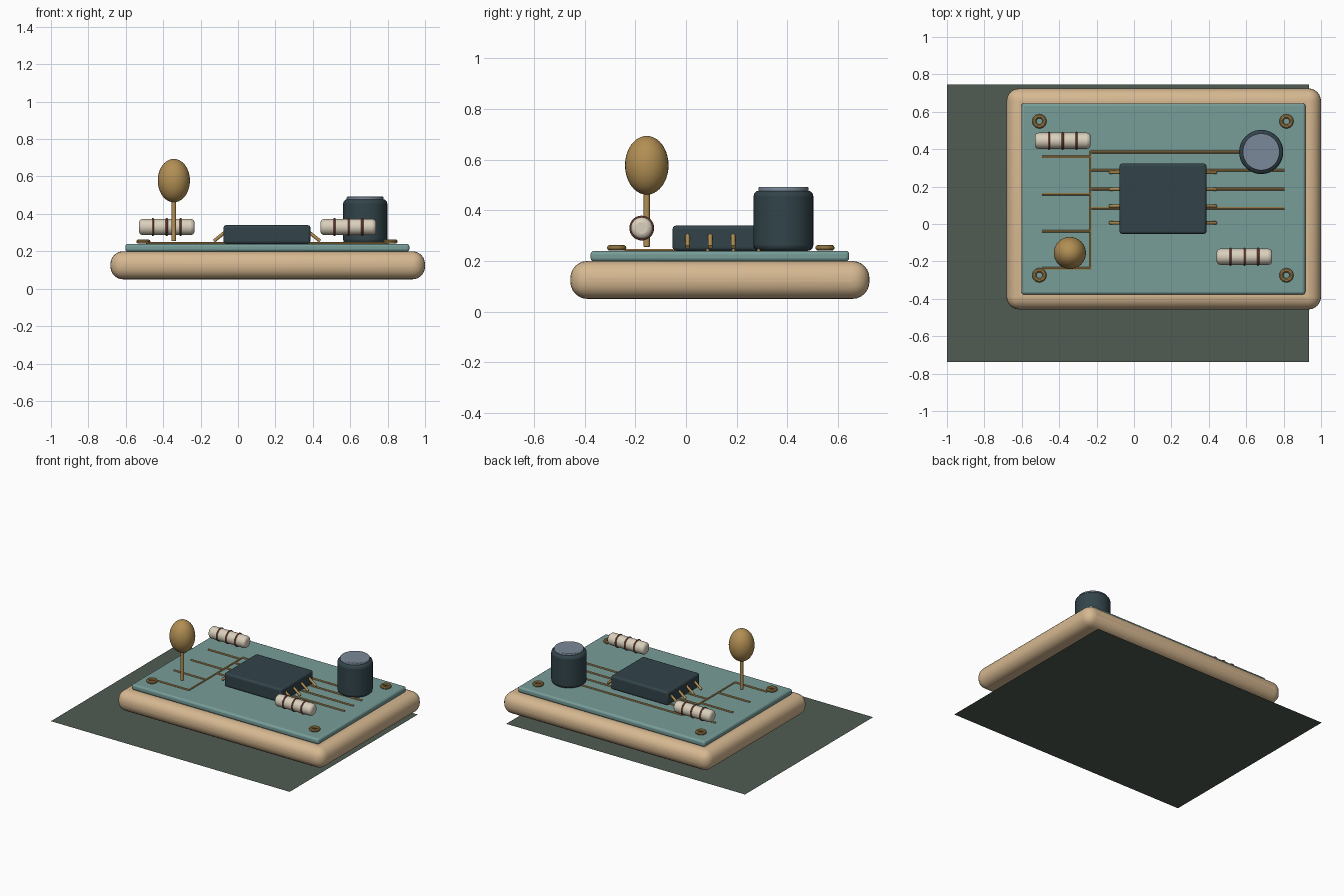
import bpy
import math
from mathutils import Vector

if "Cube" in bpy.data.objects:
    bpy.data.objects.remove(bpy.data.objects["Cube"])


def material(name, r, g, b):
    lin = [(c / 255 / 12.92) if c < 11 else ((c / 255 + 0.055) / 1.055) ** 2.4 for c in (r, g, b)]
    m = bpy.data.materials.new(name)
    m.diffuse_color = (*lin, 1)
    m.use_nodes = True
    m.node_tree.nodes["Principled BSDF"].inputs["Base Color"].default_value = m.diffuse_color
    return m


MAT = material("dark green", 80, 91, 82)
TAN = material("tan", 214, 184, 145)
TEAL = material("teal", 119, 157, 153)
DARK = material("dark slate", 50, 68, 74)
GOLD = material("gold", 178, 143, 84)
CREAM = material("cream", 218, 208, 188)
RED = material("brick red", 158, 92, 80)
STEEL = material("steel blue", 122, 136, 152)


def finish(name, mat, bevel=0, segments=3):
    o = bpy.context.object
    o.name = name
    o.data.materials.append(mat)
    if bevel:
        b = o.modifiers.new("round", "BEVEL")
        b.width, b.segments, b.limit_method = bevel, segments, "ANGLE"
    bpy.ops.object.shade_smooth_by_angle(angle=math.radians(35))
    return o


def box(name, lo, hi, mat, bevel=0, segments=3):
    lo, hi = Vector(lo), Vector(hi)
    bpy.ops.mesh.primitive_cube_add(size=1, location=(lo + hi) / 2)
    bpy.context.object.scale = hi - lo
    bpy.ops.object.transform_apply(location=False, rotation=False, scale=True)
    return finish(name, mat, bevel, segments)


def rod(name, a, b, radius, mat, bevel=0, sides=12):
    a, b = Vector(a), Vector(b)
    d = b - a
    bpy.ops.mesh.primitive_cylinder_add(vertices=sides, radius=radius, depth=d.length,
                                        location=(a + b) / 2,
                                        rotation=d.to_track_quat("Z", "Y").to_euler())
    return finish(name, mat, bevel)


def ring(name, loc, major, minor, mat, rot=(0, 0, 0)):
    bpy.ops.mesh.primitive_torus_add(location=loc, rotation=rot, major_radius=major,
                                     minor_radius=minor, major_segments=32, minor_segments=10)
    return finish(name, mat)


# ground sheet
bpy.ops.mesh.primitive_plane_add(size=1, location=(-0.032, 0.003, 0))
bpy.context.object.scale = (1.937, 1.484, 1)
bpy.ops.object.transform_apply(location=False, rotation=False, scale=True)
finish("ground_sheet", MAT)

# rounded tray and circuit board
box("tray", (-0.682, -0.457, 0.05), (1.0, 0.725, 0.2), TAN, 0.068, 6)
box("board", (-0.602, -0.377, 0.198), (0.916, 0.645, 0.24), TEAL, 0.014)

# copper traces
Z = 0.242
for i, (y, end) in enumerate([(0.085, 0.805), (0.187, 0.805), (0.287, 0.805), (0.385, 0.68)]):
    rod(f"long_trace_{i}", (-0.232, y, Z), (end, y, Z), 0.007, GOLD, sides=8)
for i, y in enumerate((-0.237, -0.039, 0.16, 0.359)):
    rod(f"short_trace_{i}", (-0.492, y, Z), (-0.232, y, Z), 0.007, GOLD, sides=8)
rod("cross_trace", (-0.232, -0.242, Z), (-0.232, 0.39, Z), 0.006, GOLD, sides=8)

# mounting rings in the corners
for x in (-0.506, 0.815):
    for y in (-0.274, 0.549):
        ring("mounting_ring", (x, y, 0.252), 0.027, 0.011, GOLD)

# chip with angled legs on both sides
box("chip", (-0.077, -0.053, 0.24), (0.387, 0.323, 0.34), DARK, 0.014)
for side in (-1, 1):
    for i in range(4):
        y = 0.006 + 0.09 * i
        rod("chip_leg", (0.155 + side * 0.215, y, 0.31),
            (0.155 + side * 0.284, y, 0.255), 0.009, GOLD)

# banded resistors
for x, y in ((-0.381, 0.445), (0.59, -0.175)):
    rod("resistor_body", (x - 0.149, y, 0.33), (x + 0.149, y, 0.33), 0.043, CREAM, 0.02, 32)
    for dx in (-0.074, 0, 0.074):
        ring("resistor_band", (x + dx, y, 0.33), 0.043, 0.006, RED, (0, math.pi / 2, 0))

# capacitor can with a pale top disc
rod("capacitor_can", (0.68, 0.385, 0.24), (0.68, 0.385, 0.478), 0.118, DARK, 0.022, 48)
rod("capacitor_top", (0.68, 0.385, 0.46), (0.68, 0.385, 0.492), 0.099, STEEL, 0.005, 48)

# bulb on a stem
rod("bulb_stem", (-0.343, -0.155, 0.255), (-0.343, -0.155, 0.5), 0.012, GOLD, 0.003, 16)
bpy.ops.mesh.primitive_uv_sphere_add(segments=32, ring_count=20, radius=1,
                                     location=(-0.343, -0.155, 0.578))
bpy.context.object.scale = (0.086, 0.086, 0.116)
bpy.ops.object.transform_apply(location=False, rotation=False, scale=True)
finish("bulb", GOLD)
